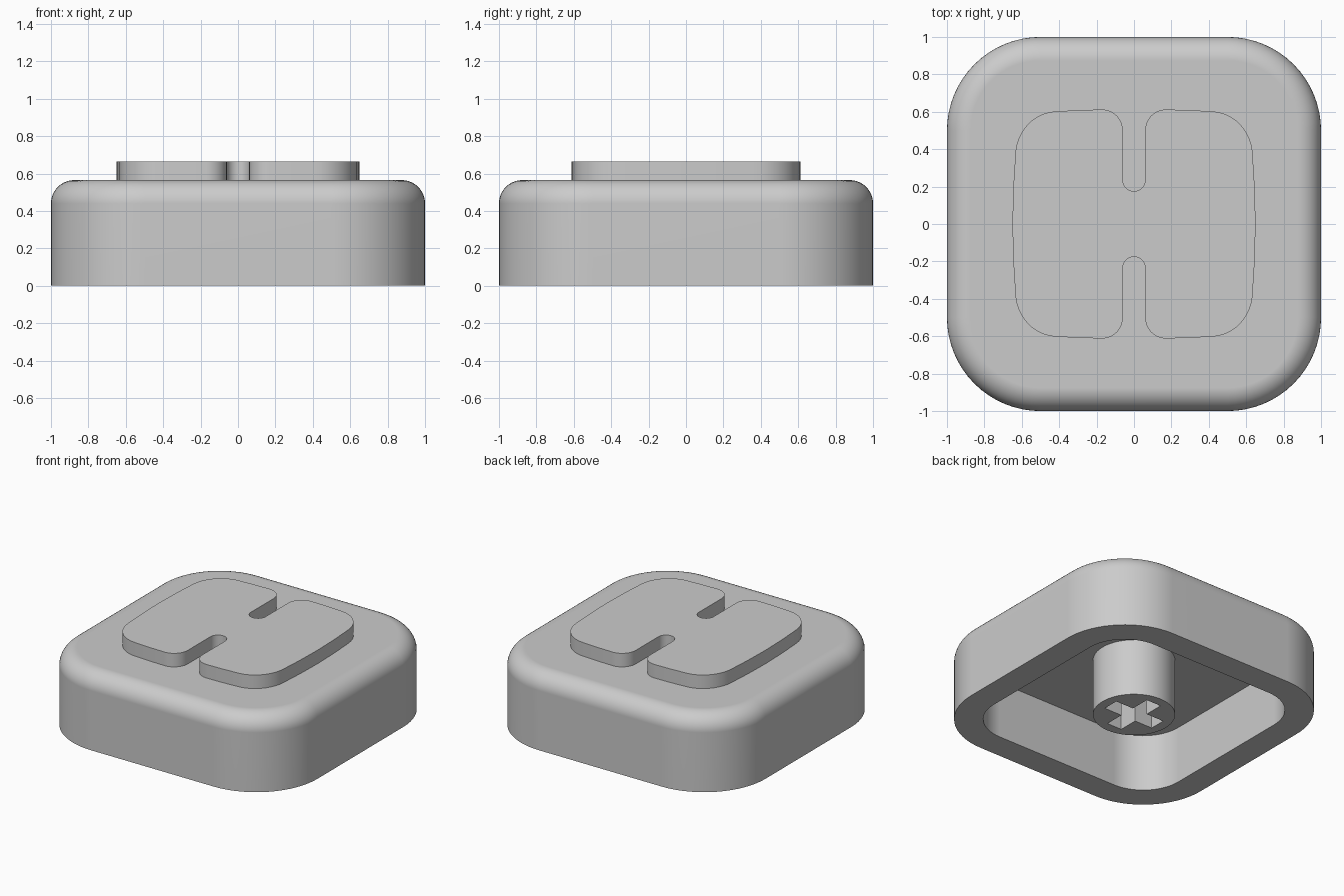
import bpy, bmesh
from math import cos, sin, radians

default = bpy.data.objects.get("Cube")
if default:
    bpy.data.objects.remove(default, do_unlink=True)

ROOF, TOP, WALL, FILLET = 0.42, 0.565, 0.195, 0.125

grey = bpy.data.materials.new("plain_grey")
grey.use_nodes = True
colour = (0.6, 0.6, 0.6, 1)
grey.diffuse_color = colour
grey.node_tree.nodes["Principled BSDF"].inputs["Base Color"].default_value = colour


def arc(cx, cy, rx, ry, start, end, steps=12):
    """Points along an elliptical arc, angles in degrees."""
    angles = [radians(start + (end - start) * i / steps) for i in range(steps + 1)]
    return [(cx + rx * cos(a), cy + ry * sin(a)) for a in angles]


def finish(obj):
    """Smooth rounded areas, keep hard edges sharp."""
    bpy.ops.object.select_all(action='DESELECT')
    obj.select_set(True)
    bpy.context.view_layer.objects.active = obj
    if obj.type == 'CURVE':
        bpy.ops.object.convert(target='MESH')
        obj = bpy.context.object
    bpy.ops.object.shade_smooth_by_angle(angle=radians(35))
    return obj


def extruded(name, outlines, bottom, top):
    """Solid prism from closed outlines; inner outlines become holes."""
    curve = bpy.data.curves.new(name, 'CURVE')
    curve.dimensions = '2D'
    curve.fill_mode = 'BOTH'
    curve.extrude = (top - bottom) / 2
    for points in outlines:
        spline = curve.splines.new('POLY')
        spline.points.add(len(points) - 1)
        for target, (x, y) in zip(spline.points, points):
            target.co = (x, y, 0, 1)
        spline.use_cyclic_u = True
    curve.materials.append(grey)
    obj = bpy.data.objects.new(name, curve)
    obj.location.z = (top + bottom) / 2
    bpy.context.collection.objects.link(obj)
    return finish(obj)


def rounded_square(inset):
    """Rounded square outline, shrunk evenly by inset."""
    c, r = 0.5, 0.5 - inset
    corners = [(c, c, 0), (-c, c, 90), (-c, -c, 180), (c, -c, 270)]
    return [p for x, y, a in corners for p in arc(x, y, r, r, a, a + 90, 16)]


# Hollow cap: rings run from the inner ceiling, round the rim, to the top
rings = [(WALL, ROOF), (WALL, 0), (0, 0)]
rings += [(FILLET - x, z) for x, z in
          arc(0, TOP - FILLET, FILLET, FILLET, 0, 90, 10)]
bm = bmesh.new()
loops = [[bm.verts.new((x, y, z)) for x, y in rounded_square(inset)]
         for inset, z in rings]
for low, high in zip(loops, loops[1:]):
    for i in range(len(low)):
        bm.faces.new((low[i - 1], low[i], high[i], high[i - 1]))
bm.faces.new(loops[0])
bm.faces.new(loops[-1])
bmesh.ops.recalc_face_normals(bm, faces=bm.faces)
mesh = bpy.data.meshes.new("cap_shell")
bm.to_mesh(mesh)
bm.free()
mesh.materials.append(grey)
shell = bpy.data.objects.new("cap_shell", mesh)
bpy.context.collection.objects.link(shell)
finish(shell)
shell.modifiers.new("even_shading", 'WEIGHTED_NORMAL').keep_sharp = True

# Raised pad with two slots: one quarter outline, mirrored twice
quarter = arc(0, 0.235, 0.06, 0.06, -90, 0, 8)
quarter += arc(0.17, 0.5, 0.11, 0.112, 180, 90)
quarter += [(0.3, 0.609)]
quarter += arc(0.41, 0.36, 0.225, 0.242, 90, 0)
quarter += [(0.645, 0.2), (0.65, 0)]
half = quarter + [(x, -y) for x, y in reversed(quarter[:-1])]
pad = half + [(-x, y) for x, y in reversed(half[1:-1])]
extruded("raised_pad", [pad], TOP - 0.005, 0.665)

# Mounting stem with a cross-shaped socket
circle = arc(0, 0, 0.275, 0.275, 0, 360, 64)[:-1]
LONG, THIN = 0.205, 0.06
cross = []
for k in range(4):
    c, s = round(cos(radians(90 * k))), round(sin(radians(90 * k)))
    for x, y in [(LONG, -THIN), (LONG, THIN), (THIN, THIN)]:
        cross.append((x * c - y * s, x * s + y * c))
extruded("mounting_stem", [circle, cross], 0, ROOF + 0.005)
